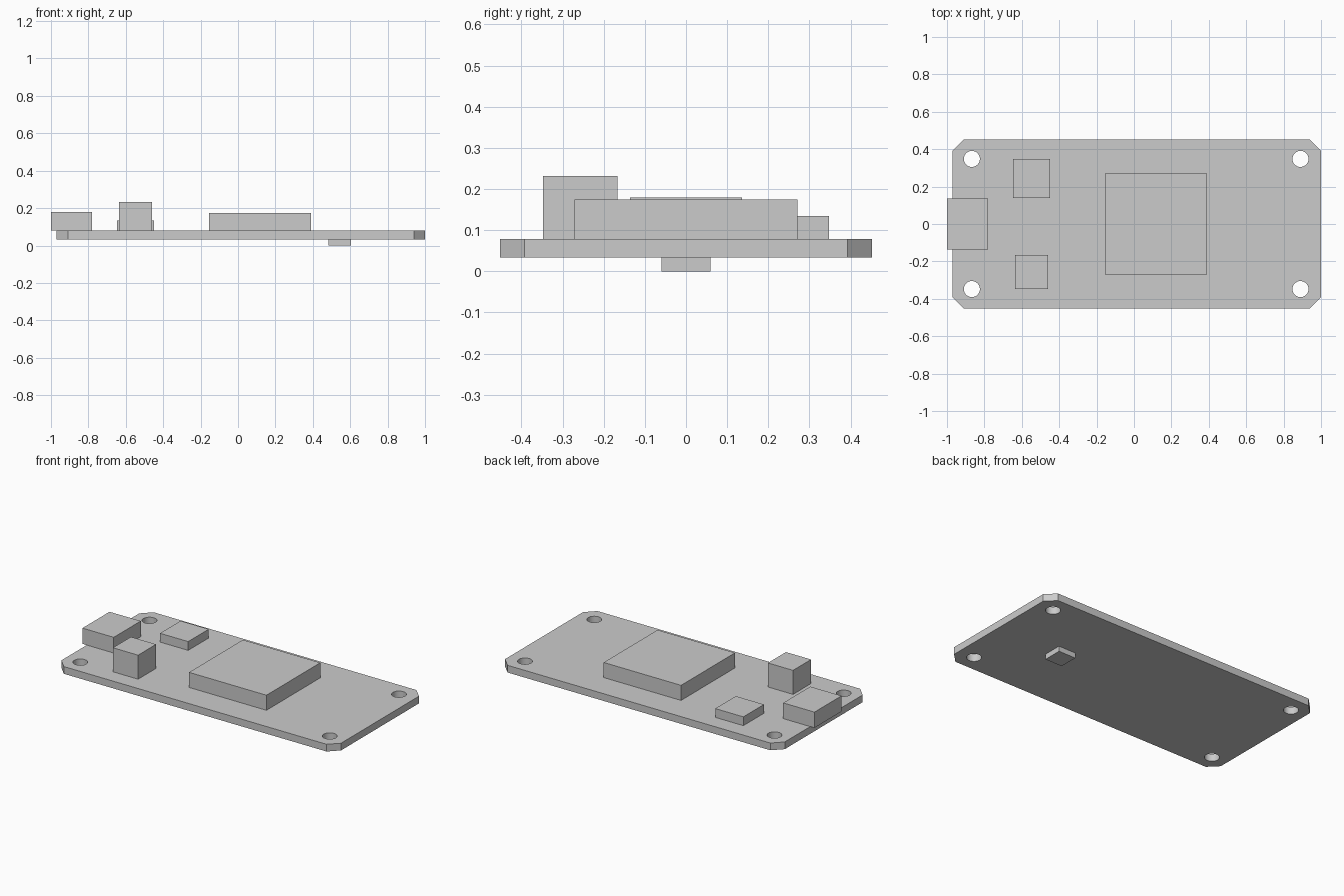
import bpy
import bmesh

cube = bpy.data.objects.get("Cube")
if cube:
    bpy.data.objects.remove(cube, do_unlink=True)

# Single plain grey for the whole assembly
GREY = (0.6, 0.6, 0.6, 1.0)
grey = bpy.data.materials.new("plain_grey")
grey.use_nodes = True
grey.diffuse_color = GREY
grey.node_tree.nodes["Principled BSDF"].inputs["Base Color"].default_value = GREY

BOTTOM, TOP = 0.033, 0.079   # board faces
HALF_DEPTH = 0.452


def finish(name, bm):
    bmesh.ops.recalc_face_normals(bm, faces=bm.faces)
    mesh = bpy.data.meshes.new(name)
    bm.to_mesh(mesh)
    bm.free()
    mesh.materials.append(grey)
    obj = bpy.data.objects.new(name, mesh)
    bpy.context.collection.objects.link(obj)
    return obj


def box_mesh(x, y, z):
    bm = bmesh.new()
    bmesh.ops.create_cube(bm, size=1)
    for v in bm.verts:
        for axis, (low, high) in enumerate((x, y, z)):
            v.co[axis] = low if v.co[axis] < 0 else high
    return bm


# Circuit board with chamfered vertical corners
bm = box_mesh((-0.97, 1.0), (-HALF_DEPTH, HALF_DEPTH), (BOTTOM, TOP))
corners = [e for e in bm.edges if abs(e.verts[0].co.z - e.verts[1].co.z) > 0.01]
bmesh.ops.bevel(bm, geom=corners, offset=0.06, offset_type='OFFSET',
                segments=1, affect='EDGES')
for v in bm.verts:  # exact equal-leg chamfers
    side = -1 if v.co.y < 0 else 1
    left_end = v.co.x < 0
    end, inward = (-0.97, 0.06) if left_end else (1.0, -0.06)
    if abs(abs(v.co.y) - HALF_DEPTH) < 0.001:
        v.co.x = end + inward
    else:
        v.co.y = side * (HALF_DEPTH - 0.06)
board = finish("circuit_board", bm)

# Mounting holes near the four corners
bm = bmesh.new()
for x in (-0.867, 0.89):
    for y in (-0.348, 0.348):
        hole = bmesh.ops.create_cone(bm, cap_ends=True, segments=32,
                                     radius1=0.043, radius2=0.043, depth=0.2)
        bmesh.ops.translate(bm, verts=hole["verts"], vec=(x, y, 0.056))
cutter = finish("hole_cutter", bm)
cutter.hide_render = True
cut = board.modifiers.new("mounting_holes", 'BOOLEAN')
cut.operation = 'DIFFERENCE'
cut.solver = 'EXACT'
cut.object = cutter
bpy.context.view_layer.objects.active = board
board.select_set(True)
bpy.ops.object.modifier_apply(modifier=cut.name)
bpy.data.objects.remove(cutter, do_unlink=True)
bpy.ops.object.shade_smooth_by_angle()

# Components: name, x range, y range, z range
parts = [
    ("main_chip", (-0.155, 0.39), (-0.271, 0.271), (TOP, 0.175)),
    ("edge_connector", (-1.0, -0.78), (-0.136, 0.136), (TOP, 0.179)),
    ("tall_connector", (-0.637, -0.46), (-0.348, -0.167), (TOP, 0.232)),
    ("small_chip", (-0.647, -0.449), (0.14, 0.347), (TOP, 0.135)),
    ("underside_chip", (0.484, 0.604), (-0.06, 0.06), (0, BOTTOM)),
]
for name, x, y, z in parts:
    finish(name, box_mesh(x, y, z))
